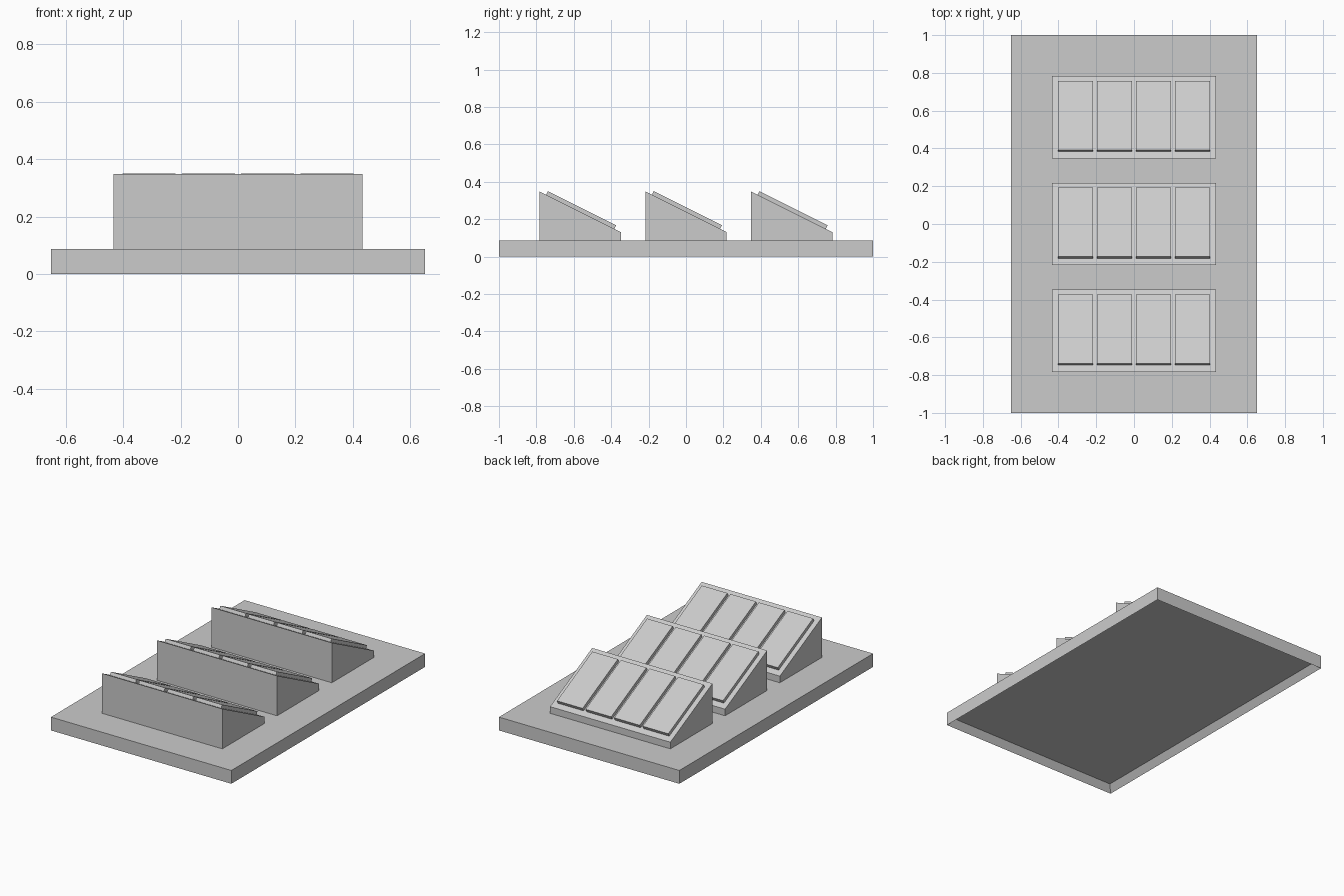
import bpy, bmesh, math
from mathutils import Matrix, Vector

if "Cube" in bpy.data.objects:
    bpy.data.objects.remove(bpy.data.objects["Cube"], do_unlink=True)

U = 2 / 46                                # layout module
BASE_TOP = 2 * U
WEDGE_W, WEDGE_D, HIGH, LOW = 20 * U, 10 * U, 6 * U, U
PANEL_W, GAP, THICK, MARGIN = 4.25 * U, 0.5 * U, 0.5 * U, 0.9 * U

grey = bpy.data.materials.new("plain grey")
grey.use_nodes = True
colour = (0.6, 0.6, 0.6, 1)
grey.diffuse_color = colour
grey.node_tree.nodes["Principled BSDF"].inputs["Base Color"].default_value = colour


def finish(name, bm):
    bmesh.ops.recalc_face_normals(bm, faces=bm.faces)
    mesh = bpy.data.meshes.new(name)
    bm.to_mesh(mesh)
    bm.free()
    mesh.materials.append(grey)
    obj = bpy.data.objects.new(name, mesh)
    bpy.context.collection.objects.link(obj)
    return obj


def box(bm, size, matrix):
    bmesh.ops.create_cube(bm, size=1, matrix=matrix @ Matrix.Diagonal((*size, 1)))


# Base slab with a shallow recess underneath
bm = bmesh.new()
box(bm, (30 * U, 46 * U, BASE_TOP), Matrix.Translation((0, 0, BASE_TOP / 2)))
bottom = min(bm.faces, key=lambda f: f.calc_center_median().z)
bmesh.ops.inset_region(bm, faces=[bottom], thickness=U)
bmesh.ops.translate(bm, verts=bottom.verts, vec=(0, 0, U))
finish("base_slab", bm)

slope_len = math.hypot(WEDGE_D, HIGH - LOW)
tilt = -math.atan2(HIGH - LOW, WEDGE_D)

for row, y in zip(("front", "middle", "back"), (-13 * U, 0, 13 * U)):
    # Sloped stand, extruded from its side profile
    bm = bmesh.new()
    profile = ((-WEDGE_D / 2, 0), (WEDGE_D / 2, 0), (WEDGE_D / 2, LOW), (-WEDGE_D / 2, HIGH))
    side = bm.faces.new([bm.verts.new((-WEDGE_W / 2, y + py, BASE_TOP + pz)) for py, pz in profile])
    extruded = bmesh.ops.extrude_face_region(bm, geom=[side])["geom"]
    bmesh.ops.translate(bm, vec=(WEDGE_W, 0, 0),
                        verts=[v for v in extruded if isinstance(v, bmesh.types.BMVert)])
    finish(row + "_stand", bm)

    # Four panels lying on the slope
    centre = Vector((0, y, BASE_TOP + (HIGH + LOW) / 2))
    slope = Matrix.Translation(centre) @ Matrix.Rotation(tilt, 4, "X")
    bm = bmesh.new()
    for i in range(4):
        x = (i - 1.5) * (PANEL_W + GAP)
        box(bm, (PANEL_W, slope_len - 2 * MARGIN, THICK),
            slope @ Matrix.Translation((x, 0, THICK / 2)))
    finish(row + "_panels", bm)
